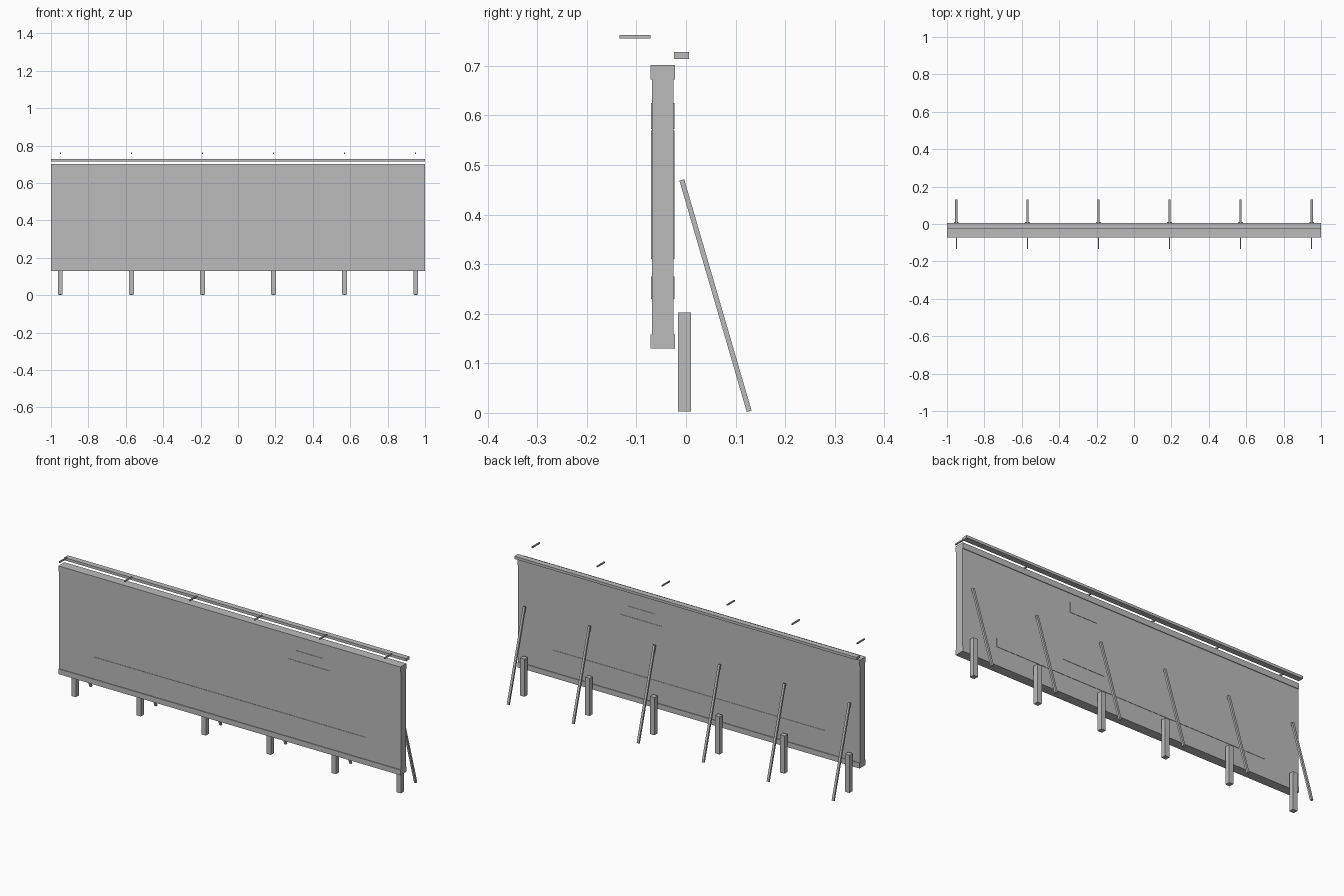
import bpy
import math

cube = bpy.data.objects.get("Cube")
if cube:
    bpy.data.objects.remove(cube, do_unlink=True)

grey = bpy.data.materials.new("plain_grey")
grey.use_nodes = True
tone = (0.5, 0.5, 0.5, 1)
grey.diffuse_color = tone
grey.node_tree.nodes["Principled BSDF"].inputs["Base Color"].default_value = tone


def box(name, x, y, z):
    """Box from (min, max) ranges on each axis."""
    ranges = (x, y, z)
    bpy.ops.mesh.primitive_cube_add(size=1, location=[(a + b) / 2 for a, b in ranges])
    ob = bpy.context.object
    ob.name = name
    ob.scale = [b - a for a, b in ranges]
    bpy.ops.object.transform_apply(location=False, rotation=False, scale=True)
    ob.data.materials.append(grey)
    return ob


def around(centre, half):
    return (centre - half, centre + half)


WIDE = (-1, 1)
FRONT, BACK = -0.0685, -0.0255

# Board with its top and bottom trim
box("board", WIDE, (FRONT, BACK), (0.15, 0.68))
box("top_trim", WIDE, (-0.072, -0.022), (0.672, 0.702))
box("bottom_trim", WIDE, (-0.072, -0.022), (0.13, 0.158))

# Thin raised plates on both faces
for side, y, centre in (("front", (-0.0705, FRONT), 0.465),
                        ("back", (BACK, -0.0237), 0.28)):
    box(side + "_strip_plate", around(0, 0.795), y, (0.23, 0.275))
    box(side + "_large_plate", around(centre, 0.122), y, (0.31, 0.57))
    box(side + "_small_plate", around(centre, 0.078), y, (0.573, 0.625))

# Long beam above the board
box("upper_beam", WIDE, (-0.024, 0.006), (0.714, 0.728))

# Repeating ground posts, slanted braces and lamp arms
for i in range(6):
    x = -0.95 + 0.38 * i
    box(f"post_{i}", around(x, 0.013), (-0.016, 0.01), (0.003, 0.202))
    box(f"lamp_arm_{i}", around(x, 0.003), (-0.134, -0.072), (0.755, 0.762))
    brace = box(f"brace_{i}", around(x, 0.006), around(0.0595, 0.005), around(0.2365, 0.243))
    brace.rotation_euler.x = math.atan2(0.136, 0.467)
